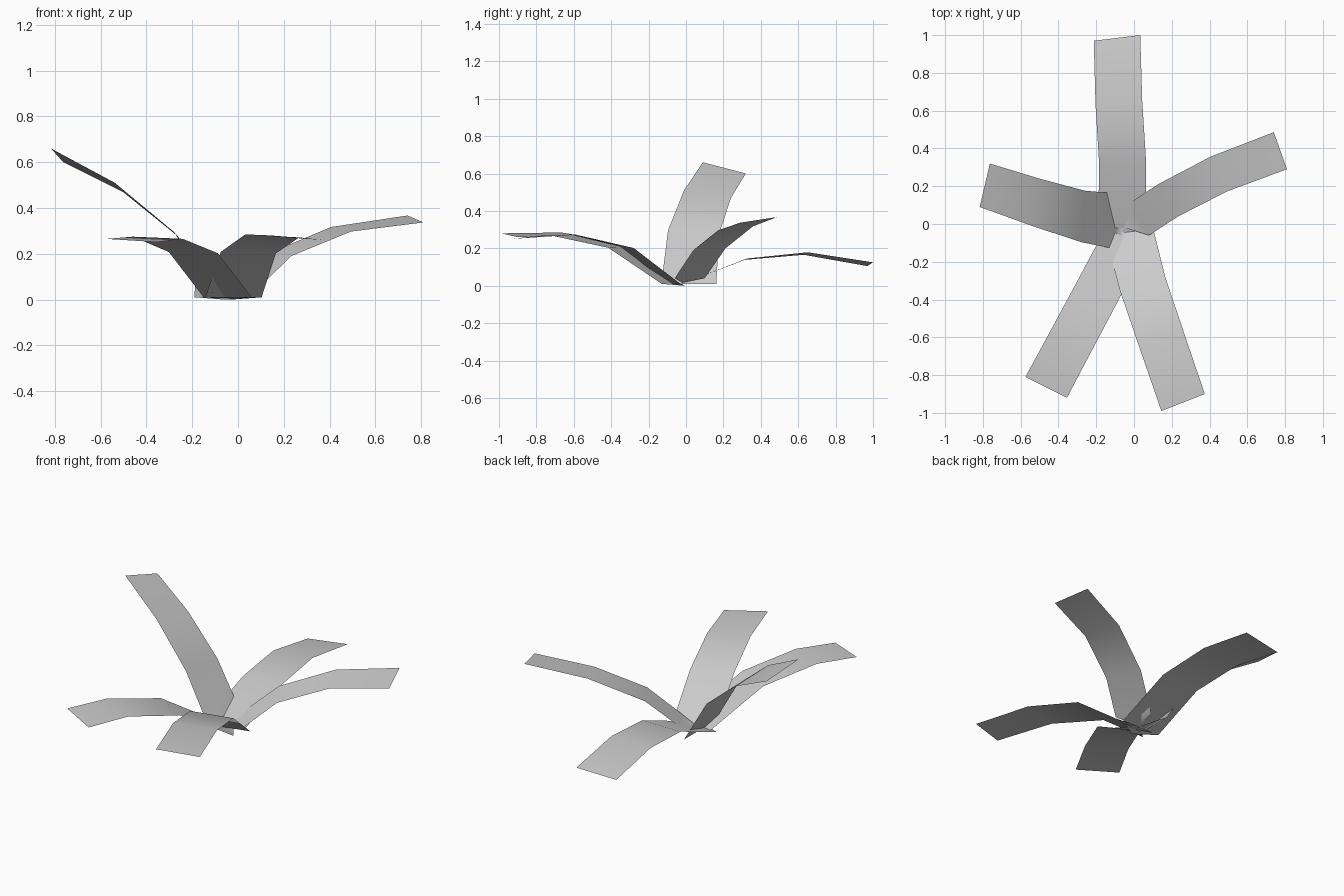
import bpy
import bmesh
from mathutils import Vector

cube = bpy.data.objects.get("Cube")
if cube:
    bpy.data.objects.remove(cube, do_unlink=True)

# Single flat colour
grey = bpy.data.materials.new("leaf grey")
grey.use_nodes = True
colour = (0.6, 0.6, 0.6, 1)
grey.diffuse_color = colour
bsdf = next(n for n in grey.node_tree.nodes if n.type == 'BSDF_PRINCIPLED')
bsdf.inputs["Base Color"].default_value = colour
bsdf.inputs["Roughness"].default_value = 0.8


def leaf(name, root, path, half_base, half_tip):
    """Arching strip along path, with a pointed root; half widths blend to the tip."""
    bm = bmesh.new()
    rows = []
    for i, p in enumerate(path):
        half = Vector(half_base).lerp(Vector(half_tip), i / (len(path) - 1))
        rows.append([bm.verts.new(Vector(p) - half), bm.verts.new(Vector(p) + half)])
    point = bm.verts.new(root)
    bm.faces.new((point, rows[0][1], rows[0][0]))
    for a, b in zip(rows, rows[1:]):
        bm.faces.new((a[0], a[1], b[1], b[0]))
    # Upper side faces up
    bm.normal_update()
    if sum(f.normal.z * f.calc_area() for f in bm.faces) < 0:
        bmesh.ops.reverse_faces(bm, faces=bm.faces[:])
    mesh = bpy.data.meshes.new(name)
    bm.to_mesh(mesh)
    bm.free()
    mesh.materials.append(grey)
    for f in mesh.polygons:
        f.use_smooth = True
    obj = bpy.data.objects.new(name, mesh)
    bpy.context.collection.objects.link(obj)


# Tall leaf on the right
leaf("right_leaf", (-0.05, -0.01, 0.01),
     [(-0.10, 0.015, 0.01), (-0.27, 0.04, 0.285), (-0.52, 0.115, 0.49), (-0.79, 0.205, 0.63)],
     (0, 0.147, 0), (0.027, 0.115, -0.03))
# Low leaf at the back
leaf("back_leaf", (-0.06, -0.09, 0.0),
     [(-0.065, -0.02, 0.01), (-0.06, 0.32, 0.142), (-0.08, 0.64, 0.172), (-0.09, 0.985, 0.115)],
     (0.125, 0, 0), (0.123, 0.015, 0.01))
# Two front leaves
leaf("front_right_leaf", (-0.02, -0.01, 0.0),
     [(-0.045, -0.075, 0.01), (-0.195, -0.36, 0.205), (-0.35, -0.65, 0.27), (-0.465, -0.865, 0.258)],
     (0.105, -0.055, 0), (0.11, -0.055, -0.007))
leaf("front_left_leaf", (-0.03, 0.0, 0.0),
     [(-0.02, -0.06, 0.01), (0.045, -0.315, 0.205), (0.15, -0.625, 0.278), (0.26, -0.945, 0.27)],
     (0.123, 0.03, 0), (0.115, 0.045, -0.01))
# Leaf on the left
leaf("left_leaf", (-0.05, -0.02, 0.015),
     [(0.02, 0.02, 0.04), (0.18, 0.125, 0.195), (0.45, 0.265, 0.307), (0.775, 0.388, 0.352)],
     (-0.06, 0.08, 0), (-0.035, 0.098, 0.015))
